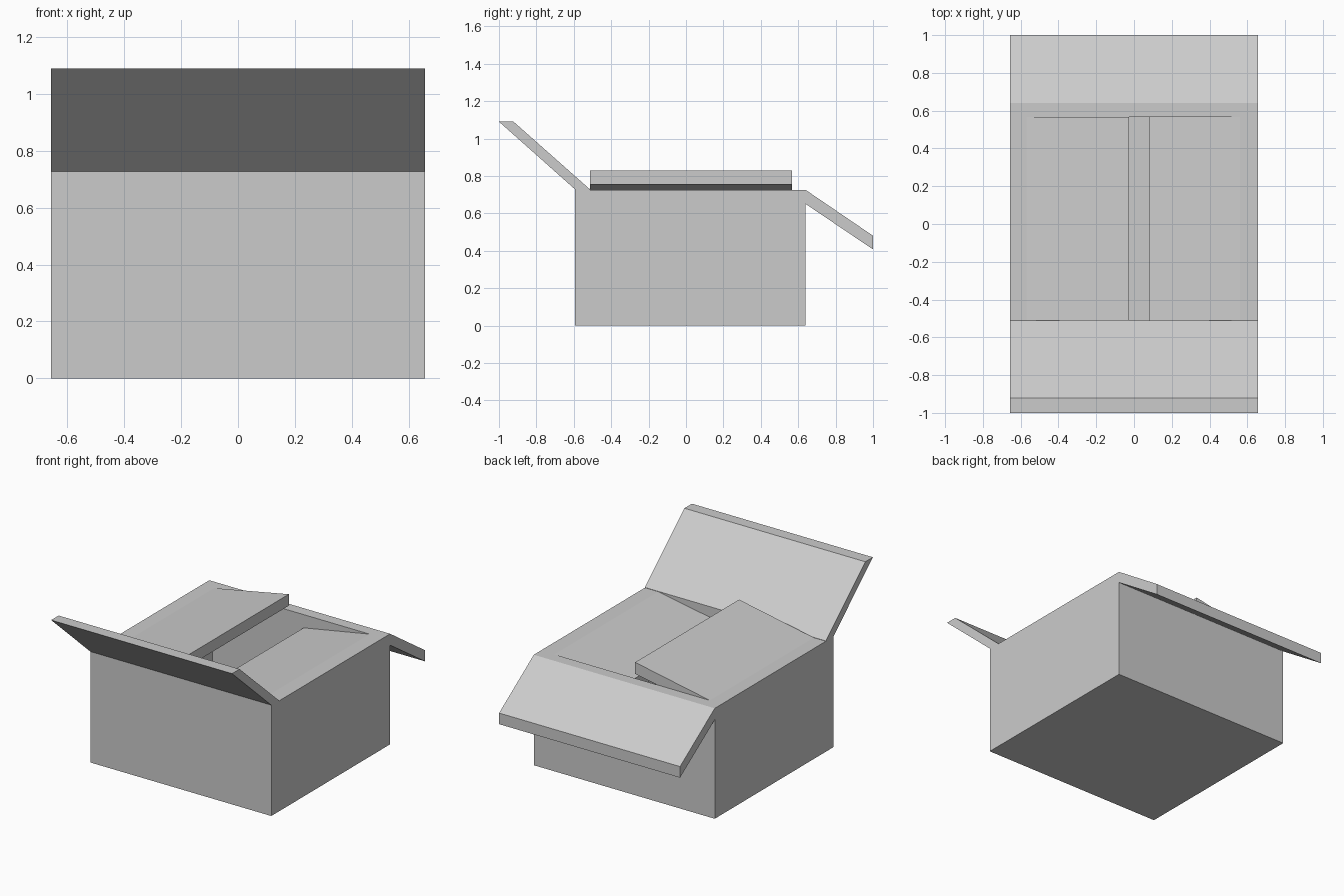
import bpy, bmesh

if "Cube" in bpy.data.objects:
    bpy.data.objects.remove(bpy.data.objects["Cube"])

W = 0.657                 # half width
YF, YB = -0.512, 0.566    # inner faces of front and back walls
T = 0.077                 # board thickness


def panel(name, profile, axis, lo, hi):
    """Extrude a 2D profile along x (profile is y,z) or y (profile is x,z)."""
    bm = bmesh.new()
    if axis == 'x':
        verts = [bm.verts.new((lo, a, z)) for a, z in profile]
    else:
        verts = [bm.verts.new((a, lo, z)) for a, z in profile]
    face = bm.faces.new(verts)
    ext = bmesh.ops.extrude_face_region(bm, geom=[face])
    step = (hi - lo, 0, 0) if axis == 'x' else (0, hi - lo, 0)
    bmesh.ops.translate(bm, vec=step,
                        verts=[g for g in ext['geom'] if isinstance(g, bmesh.types.BMVert)])
    bmesh.ops.recalc_face_normals(bm, faces=bm.faces)
    me = bpy.data.meshes.new(name)
    bm.to_mesh(me)
    bm.free()
    ob = bpy.data.objects.new(name, me)
    bpy.context.collection.objects.link(ob)
    return ob


# Front wall with raised flap
box = panel("open_box", [(-0.593, 0), (-0.593, 0.728), (-1, 1.09), (-0.922, 1.09),
                         (YF, 0.727), (YF, 0)], 'x', -W, W)
parts = [
    # Back wall with drooping flap
    panel("back_wall", [(YB, 0), (YB, 0.725), (0.64, 0.725), (1, 0.48),
                        (1, 0.407), (0.64, 0.65), (0.64, 0)], 'x', -W, W),
    # Left wall with flap tilted up
    panel("left_wall", [(-W, 0), (-W, 0.725), (-0.57, 0.725), (-0.027, 0.83),
                        (-0.027, 0.755), (-W + T, 0.65), (-W + T, 0)], 'y', YF, YB),
    # Right wall with flap tilted down
    panel("right_wall", [(W, 0), (W, 0.725), (0.56, 0.725), (0.08, 0.638),
                         (0.08, 0.563), (W - T, 0.65), (W - T, 0)], 'y', YF, YB),
    # Floor
    panel("floor", [(-W + T, 0), (W - T, 0), (W - T, T), (-W + T, T)], 'y', YF, YB),
]

# Weld the panels into one clean shell
for p in parts:
    mod = box.modifiers.new("join_" + p.name, 'BOOLEAN')
    mod.operation = 'UNION'
    mod.solver = 'EXACT'
    mod.object = p
    p.hide_render = True
bpy.context.view_layer.update()
shell = bpy.data.meshes.new_from_object(
    box.evaluated_get(bpy.context.evaluated_depsgraph_get()))
box.modifiers.clear()
box.data = shell
for p in parts:
    bpy.data.objects.remove(p)
